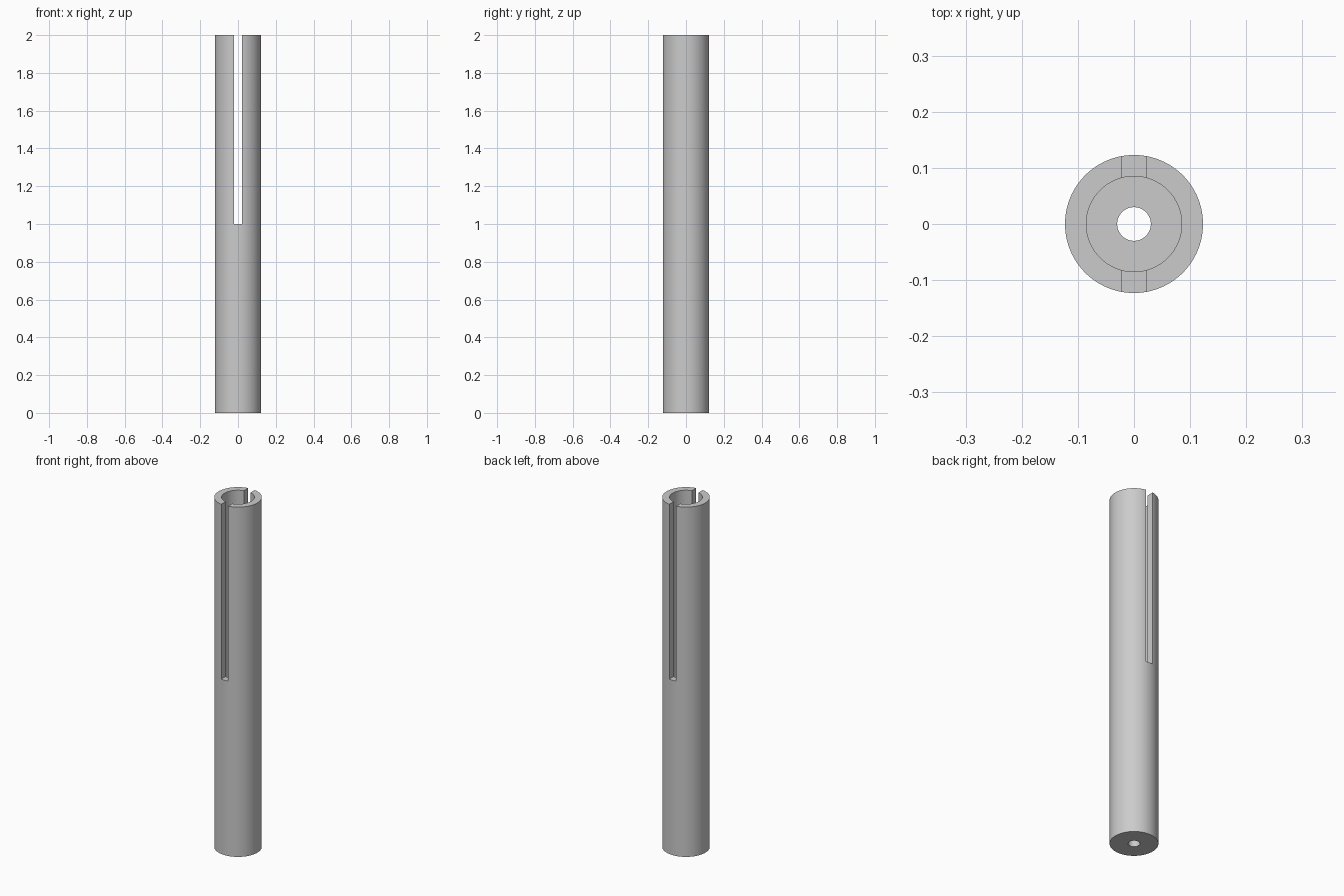
import bpy, bmesh, math

if "Cube" in bpy.data.objects:
    bpy.data.objects.remove(bpy.data.objects["Cube"])

R_OUT, R_BORE, R_HOLE = 0.123, 0.085, 0.03
HEIGHT, FLOOR, SLOT_BOTTOM, SLOT_WIDTH = 2.0, 0.04, 1.0, 0.042
SEGMENTS = 96

grey = bpy.data.materials.new("steel grey")
grey.diffuse_color = (0.6, 0.6, 0.6, 1)
grey.use_nodes = True
grey.node_tree.nodes["Principled BSDF"].inputs["Base Color"].default_value = grey.diffuse_color


def make_object(name, bm):
    bmesh.ops.recalc_face_normals(bm, faces=bm.faces)
    mesh = bpy.data.meshes.new(name)
    bm.to_mesh(mesh)
    bm.free()
    mesh.materials.append(grey)
    obj = bpy.data.objects.new(name, mesh)
    bpy.context.collection.objects.link(obj)
    return obj


# Tube: closed wall profile turned around z, with a pierced floor
profile = [(R_HOLE, 0), (R_OUT, 0), (R_OUT, HEIGHT), (R_BORE, HEIGHT),
           (R_BORE, FLOOR), (R_HOLE, FLOOR)]
bm = bmesh.new()
rings = []
for i in range(SEGMENTS):
    a = 2 * math.pi * i / SEGMENTS
    rings.append([bm.verts.new((r * math.cos(a), r * math.sin(a), z)) for r, z in profile])
n = len(profile)
for i in range(SEGMENTS):
    p, q = rings[i], rings[(i + 1) % SEGMENTS]
    for j in range(n):
        k = (j + 1) % n
        bm.faces.new((p[j], q[j], q[k], p[k]))
tube = make_object("slotted_tube", bm)

# Slot cutter: one box through front and back walls of the upper half
bm = bmesh.new()
bmesh.ops.create_cube(bm, size=1)
top = HEIGHT + 0.1
for v in bm.verts:
    v.co = (v.co.x * SLOT_WIDTH, v.co.y * 0.4,
            top if v.co.z > 0 else SLOT_BOTTOM)
cutter = make_object("slot_cutter", bm)

cut = tube.modifiers.new("slot", 'BOOLEAN')
cut.operation = 'DIFFERENCE'
cut.solver = 'EXACT'
cut.object = cutter
bpy.context.view_layer.objects.active = tube
tube.select_set(True)
cutter.select_set(False)
bpy.ops.object.modifier_apply(modifier=cut.name)
bpy.data.objects.remove(cutter, do_unlink=True)

# Smooth round walls, crisp rims and slot edges
bpy.ops.object.shade_smooth_by_angle(angle=math.radians(30))
